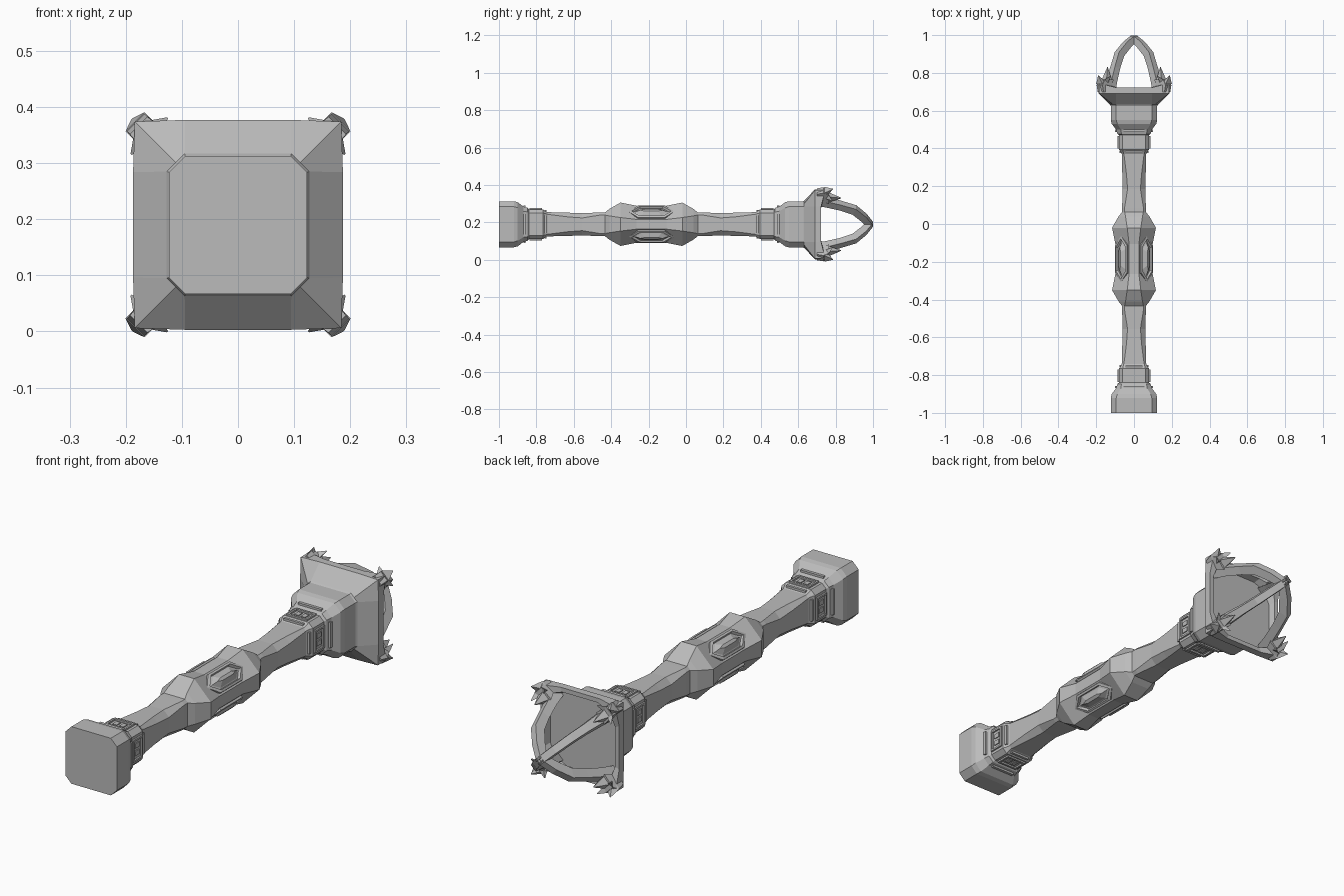
import bpy, bmesh
from math import pi
from mathutils import Matrix, Vector

cube = bpy.data.objects.get("Cube")
if cube:
    bpy.data.objects.remove(cube, do_unlink=True)

AXIS_Z = 0.19     # height of the long axis
MID = -0.185      # the shaft is symmetric about this y

stone = bpy.data.materials.new("grey_stone")
stone.use_nodes = True
GREY = (0.5, 0.5, 0.5, 1)
stone.diffuse_color = GREY
stone.node_tree.nodes["Principled BSDF"].inputs["Base Color"].default_value = GREY
stone.node_tree.nodes["Principled BSDF"].inputs["Roughness"].default_value = 0.8


def part(name, lofts, copies=1, turn=0.0):
    """Skin each list of rings into a closed solid, repeated around the y axis."""
    bm = bmesh.new()
    for k in range(copies):
        rot = Matrix.Rotation(turn + k * pi / 2, 3, 'Y')
        for rings in lofts:
            rows = [[bm.verts.new(rot @ Vector(p)) for p in ring] for ring in rings]
            n = len(rows[0])
            for a, b in zip(rows, rows[1:]):
                for i in range(n):
                    j = (i + 1) % n
                    bm.faces.new((a[i], a[j], b[j], b[i]))
            bm.faces.new(rows[0])
            bm.faces.new(rows[-1])
    bmesh.ops.recalc_face_normals(bm, faces=bm.faces)
    mesh = bpy.data.meshes.new(name)
    bm.to_mesh(mesh)
    bm.free()
    mesh.materials.append(stone)
    obj = bpy.data.objects.new(name, mesh)
    obj.location.z = AXIS_Z
    bpy.context.collection.objects.link(obj)
    return obj


def ring(y, a, b, c=None, yc=None):
    """Square section: half width a, flat half length b, corner point c at yc."""
    c = (a + b) / 2 if c is None else c
    yc = y if yc is None else yc
    pts = []
    for k in range(4):
        rot = Matrix.Rotation(-k * pi / 2, 3, 'Y')
        pts += [rot @ Vector(p) for p in ((a, y, b), (c, yc, c), (b, y, a))]
    # order each quadrant counter-clockwise around the axis
    return pts


def box(x, y, z):
    """Box from (min, max) pairs."""
    return [[(x[0], y[0], h), (x[1], y[0], h), (x[1], y[1], h), (x[0], y[1], h)] for h in z]


def both(*ts):
    """A y range measured outward from the middle."""
    return [(MID + s * ts[0], MID + s * ts[1]) for s in (1, -1)]


# Carved shaft halves
for s, label in ((1, "upper"), (-1, "lower")):
    sections = [(0.20, .064, .052), (0.27, .063, .050), (0.37, .060, .034),
                (0.45, .062, .040), (0.56, .065, .054), (0.60, .065, .054)]
    part(label + "_shaft", [[ring(MID + s * t, a, b) for t, a, b in sections]])

    # Stepped collar widening into the end block
    sections = [(.555, .064, .054), (.570, .072, .058), (.580, .080, .060),
                (.655, .080, .060), (.662, .088, .066), (.685, .095, .070),
                (.715, .118, .088), (.735, .123, .094), (.815, .123, .094)]
    part(label + "_collar", [[ring(MID + s * t, a, b) for t, a, b in sections]])

# Raised bands and framed tablets on every collar face
trim = []
for y in both(.562, .572):
    trim.append(box((-.046, .046), y, (.05, .077)))
for t in (.585, .643):
    for y in both(t, t + .009):
        trim.append(box((-.048, .048), y, (.06, .087)))
for y in both(.585, .652):
    for x in (-.048, .040):
        trim.append(box((x, x + .008), y, (.06, .087)))
for y in both(.604, .633):
    for x in (-.026, .006):
        trim.append(box((x, x + .020), y, (.06, .084)))
for y in both(.672, .684):
    trim.append(box((-.055, .055), y, (.07, .100)))
part("collar_trim", trim, copies=4)

# Faceted grip with a waist
sections = [(-.25, .062, .050), (-.225, .082, .045), (-.165, .116, .036),
            (-.08, .099, .026), (.08, .099, .026), (.165, .116, .036),
            (.225, .082, .045), (.25, .062, .050)]
part("grip", [[ring(MID + t, a, b) for t, a, b in sections]])


# Framed gems on the four diagonal faces of the grip
def hexagon(w, l, h):
    return [(0, MID - l, h), (w, MID - l * .6, h), (w, MID + l * .6, h),
            (0, MID + l, h), (-w, MID + l * .6, h), (-w, MID - l * .6, h)]


part("grip_gems", [[hexagon(.044, .122, .065), hexagon(.044, .122, .097),
                    hexagon(.035, .106, .100), hexagon(.031, .098, .090),
                    hexagon(.026, .088, .092), hexagon(.007, .060, .107)]],
     copies=4, turn=pi / 4)

# Flared square head with a hollow cup
part("head", [[ring(.625, .123, .094), ring(.632, .127, .095),
               ring(.690, .187, .094, .184), ring(.722, .187, .094, .184, .745),
               ring(.722, .168, .085, .150, .738), ring(.695, .160, .080, .135)]])


# Four corner ribs meeting at the tip; d is the offset along both x and z
def rib_section(y, d, width, depth, slope):
    r = d * 2 ** .5
    dr, dy = depth / 2, slope
    return [(-width, y - dy, r - dr), (width, y - dy, r - dr),
            (width * .8, y + dy, r + dr), (-width * .8, y + dy, r + dr)]


ribs = [rib_section(.690, .138, .030, .050, 0), rib_section(.750, .122, .026, .040, 0),
        rib_section(.830, .100, .021, .036, .004), rib_section(.900, .078, .020, .036, .010),
        rib_section(.950, .038, .019, .026, .014), rib_section(.984, .000, .018, .012, .015)]
part("cage_ribs", [ribs], copies=4, turn=pi / 4)


# Corner claws: a foot, an outward barb and two forward barbs
def spike(base_y, d, half, depth, tip):
    r = d * 2 ** .5
    base = [(-half, base_y, r - depth), (half, base_y, r - depth),
            (half, base_y, r + depth), (-half, base_y, r + depth)]
    point = [Vector(tip) + (Vector(p) - Vector((0, base_y, r))) * .06 for p in base]
    return [base, point]


foot = [[(-.028, y, lo), (.028, y, lo), (.022, y, hi), (-.022, y, hi)]
        for y, lo, hi in ((.700, .205, .250), (.735, .195, .258), (.765, .180, .240))]
claws = [foot, spike(.740, .168, .024, .022, (0, .785, .266)),
         spike(.755, .145, .020, .022, (0, .830, .198))]
for s in (-1, 1):
    claws.append([[(s * .010, .725, .215), (s * .010, .765, .215), (s * .010, .755, .250)],
                  [(s * .046, .780, .222), (s * .046, .784, .222), (s * .046, .783, .225)]])
part("corner_claws", claws, copies=4, turn=pi / 4)
